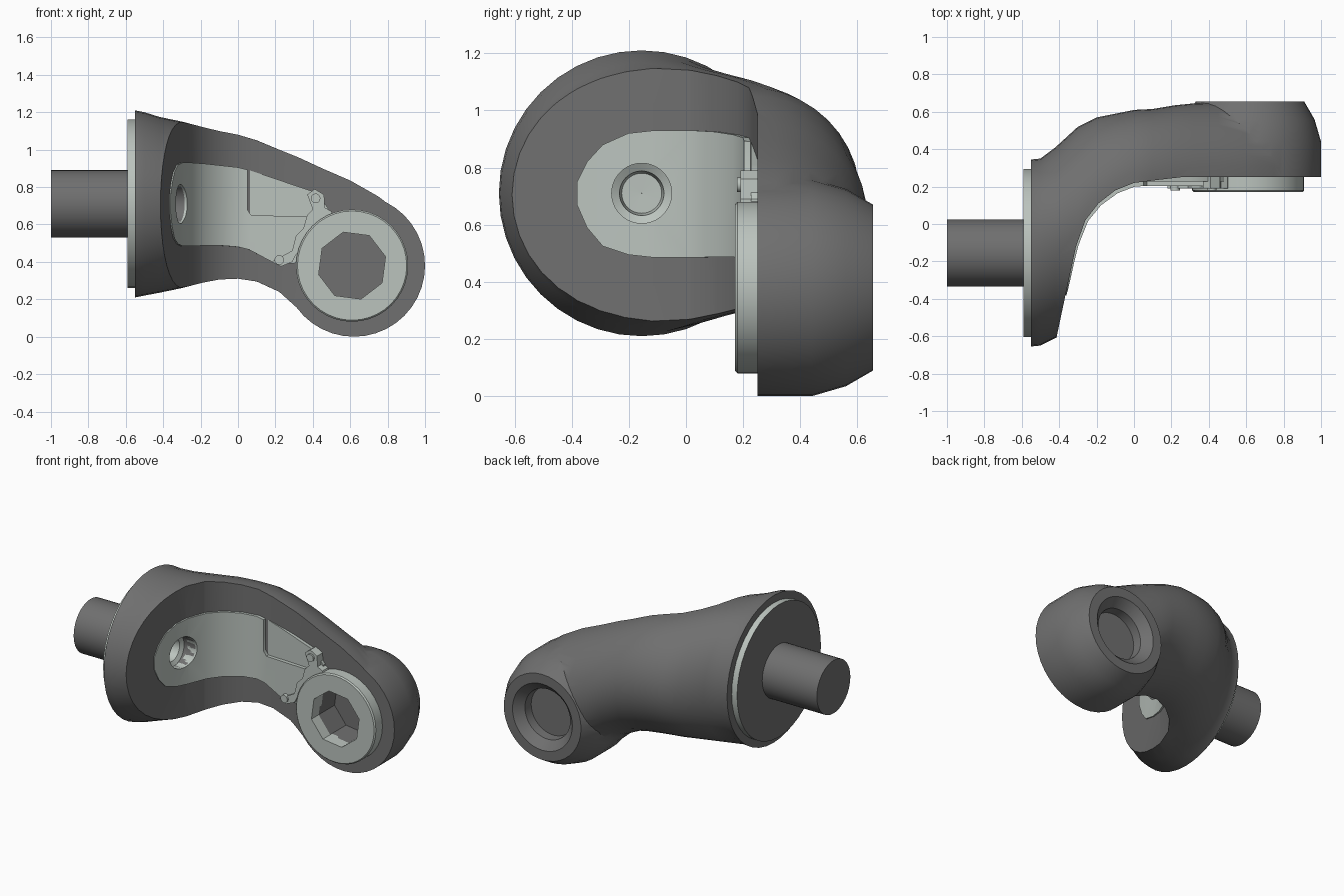
import bpy, bmesh, math
from mathutils import Vector

if "Cube" in bpy.data.objects:
    bpy.data.objects.remove(bpy.data.objects["Cube"])


def material(name, colour):
    m = bpy.data.materials.new(name)
    m.use_nodes = True
    m.diffuse_color = (*colour, 1)
    m.node_tree.nodes["Principled BSDF"].inputs["Base Color"].default_value = (*colour, 1)
    return m


DARK = material("dark grey", (0.16, 0.16, 0.16))
LIGHT = material("pale grey", (0.50, 0.55, 0.515))


def ellipse(axis, at, a, b, ra, rb, n=40, turn=0.0):
    """Ring of points across the x or y axis; a is y (or x), b is z."""
    pts = []
    for i in range(n):
        t = math.tau * i / n + turn
        u, v = a + ra * math.cos(t), b + rb * math.sin(t)
        pts.append(Vector((at, u, v) if axis == "x" else (u, at, v)))
    return pts


def loft(name, rings, mat, caps=True):
    """Skin a row of equal rings."""
    bm = bmesh.new()
    rows = [[bm.verts.new(p) for p in ring] for ring in rings]
    n = len(rows[0])
    for r, s in zip(rows, rows[1:]):
        for i in range(n):
            j = (i + 1) % n
            bm.faces.new((r[i], r[j], s[j], s[i]))
    if caps:
        bm.faces.new(rows[0][::-1])
        bm.faces.new(rows[-1])
    bmesh.ops.recalc_face_normals(bm, faces=bm.faces)
    mesh = bpy.data.meshes.new(name)
    bm.to_mesh(mesh)
    bm.free()
    mesh.materials.append(mat)
    ob = bpy.data.objects.new(name, mesh)
    bpy.context.collection.objects.link(ob)
    return ob


def turned(name, axis, a, b, profile, mat, **kw):
    """Round part from (position, radius) pairs."""
    return loft(name, [ellipse(axis, p, a, b, r, r, **kw) for p, r in profile], mat)


def prism(name, points, axis, lo, hi, mat):
    """Extrude an outline along y or z."""
    make = (lambda p, h: Vector((p[0], h, p[1]))) if axis == "y" else \
           (lambda p, h: Vector((p[0], p[1], h)))
    return loft(name, [[make(p, h) for p in points] for h in (lo, hi)], mat)


def boolean(ob, other, operation="DIFFERENCE", keep=False):
    mod = ob.modifiers.new(operation.lower(), "BOOLEAN")
    mod.operation, mod.solver, mod.object = operation, "EXACT", other
    bpy.context.view_layer.objects.active = ob
    bpy.ops.object.modifier_apply(modifier=mod.name)
    if not keep:
        bpy.data.objects.remove(other)


def smooth(ob, angle=35):
    bpy.ops.object.select_all(action="DESELECT")
    ob.select_set(True)
    bpy.context.view_layer.objects.active = ob
    bpy.ops.object.shade_smooth_by_angle(angle=math.radians(angle))


FLANGE = (-0.155, 0.71)   # y, z of the flange axis
JOINT = (0.62, 0.38)      # x, z of the joint axis

# Housing: rounded elbow, sections as x, centre y, y radius, bottom, top
sections = [
    (-0.55, -0.155, 0.50, 0.21, 1.21), (-0.50, -0.15, 0.50, 0.22, 1.20),
    (-0.42, -0.10, 0.51, 0.235, 1.175), (-0.30, -0.03, 0.55, 0.26, 1.15),
    (-0.20, 0.08, 0.49, 0.285, 1.125), (-0.10, 0.17, 0.42, 0.305, 1.10),
    (0.00, 0.22, 0.39, 0.31, 1.08), (0.10, 0.24, 0.375, 0.295, 1.05),
    (0.22, 0.25, 0.385, 0.24, 1.00), (0.32, 0.25, 0.395, 0.15, 0.96),
    (0.45, 0.25, 0.40, 0.08, 0.90), (0.60, 0.25, 0.40, 0.02, 0.835),
    (0.75, 0.25, 0.38, 0.03, 0.75), (0.88, 0.25, 0.33, 0.12, 0.65),
    (0.95, 0.25, 0.25, 0.22, 0.56)]
housing = loft("elbow_housing", [
    ellipse("x", x, y, (lo + hi) / 2, ry, (hi - lo) / 2)
    for x, y, ry, lo, hi in sections], DARK)
barrel = turned("barrel", "y", *JOINT,
                [(0.2, 0.38), (0.44, 0.38), (0.56, 0.345), (0.655, 0.29)], DARK)
boolean(housing, barrel, "UNION")

# Inner face of the elbow, swept vertically
inner = [(-0.46, -0.80), (-0.415, -0.61), (-0.36, -0.35), (-0.31, -0.12),
         (-0.26, 0.02), (-0.19, 0.11), (-0.10, 0.18), (0.00, 0.22),
         (0.12, 0.235), (0.25, 0.25), (1.3, 0.25), (1.3, -0.9)]
boolean(housing, prism("inner_cutter", inner, "z", -0.5, 1.8, DARK))

# Stepped recess at the back of the joint
boolean(housing, turned("recess_cutter", "y", *JOINT,
        [(0.70, 0.235), (0.655, 0.225), (0.60, 0.17), (0.54, 0.165)], DARK))

# Raised panel lining the elbow: x, y, bottom, top
stations = [(-0.367, -0.38, 0.67, 0.75), (-0.358, -0.345, 0.59, 0.82),
            (-0.345, -0.29, 0.525, 0.88), (-0.325, -0.20, 0.495, 0.92),
            (-0.302, -0.11, 0.485, 0.93), (-0.25, 0.02, 0.485, 0.93),
            (-0.18, 0.105, 0.487, 0.925), (-0.09, 0.17, 0.487, 0.915),
            (0.00, 0.205, 0.48, 0.905), (0.06, 0.21, 0.465, 0.89),
            (0.20, 0.21, 0.39, 0.845), (0.30, 0.21, 0.39, 0.81),
            (0.42, 0.21, 0.50, 0.77), (0.48, 0.21, 0.60, 0.69)]
rings = []
for i, (x, y, lo, hi) in enumerate(stations):
    p, q = stations[max(i - 1, 0)], stations[min(i + 1, len(stations) - 1)]
    along = Vector((q[0] - p[0], q[1] - p[1])).normalized()
    out = Vector((along.y, -along.x))
    front, back = Vector((x, y)) + out * 0.006, Vector((x, y)) - out * 0.06
    rings.append([Vector((*front, hi)), Vector((*front, lo)),
                  Vector((*back, lo)), Vector((*back, hi))])
panel = loft("inner_panel", rings, LIGHT)
pocket = [(0.05, 0.68), (0.07, 0.65), (0.6, 0.635), (0.6, 1.0), (0.05, 1.0)]
boolean(panel, prism("pocket_cutter", pocket, "y", 0.0, 0.228, LIGHT))

# Cable hole through the panel, with its pale lining
hole = turned("hole_cutter", "x", *FLANGE, [(-0.46, 0.105), (-0.1, 0.105)], DARK)
boolean(panel, hole, keep=True)
boolean(housing, hole)
lining = loft("hole_lining", [ellipse("x", x, *FLANGE, r, r) for x, r in
              [(-0.37, 0.105), (-0.385, 0.078), (-0.45, 0.07), (-0.452, 0.001)]],
              LIGHT, caps=False)

# Joint washer with an eight-sided socket
washer = turned("joint_washer", "y", 0.61, JOINT[1],
                [(0.27, 0.30), (0.18, 0.30), (0.172, 0.292)], LIGHT)
socket = turned("socket_cutter", "y", 0.61, JOINT[1],
                [(0.0, 0.185), (0.42, 0.185)], DARK, n=8, turn=math.radians(15))
boolean(washer, socket, keep=True)
boolean(housing, socket)

# Small bracket beside the washer, held by two bolts
outline = [(0.18, 0.40), (0.23, 0.375), (0.29, 0.40), (0.31, 0.44), (0.35, 0.45),
           (0.37, 0.52), (0.41, 0.55), (0.46, 0.54), (0.52, 0.61), (0.50, 0.67),
           (0.465, 0.69), (0.46, 0.76), (0.41, 0.79), (0.37, 0.76), (0.40, 0.68),
           (0.37, 0.65), (0.35, 0.58), (0.31, 0.54), (0.29, 0.46)]
bracket = prism("bracket", outline, "y", 0.19, 0.26, LIGHT)
for label, x, z in (("upper", 0.415, 0.74), ("lower", 0.22, 0.41)):
    smooth(turned(label + "_bolt", "y", x, z,
                  [(0.24, 0.026), (0.178, 0.026)], LIGHT, n=12))

# Mounting disc with a pale rim and dark face, and the drive shaft
disc = turned("mounting_disc", "x", *FLANGE, [(-0.59, 0.45), (-0.54, 0.45)], LIGHT)
disc.data.materials.append(DARK)
for face in disc.data.polygons:
    face.material_index = int(face.normal.x < -0.5)
shaft = turned("drive_shaft", "x", *FLANGE, [(-1.0, 0.18), (-0.58, 0.18)], DARK)

for ob in (housing, panel, lining, washer, disc, shaft):
    smooth(ob)
